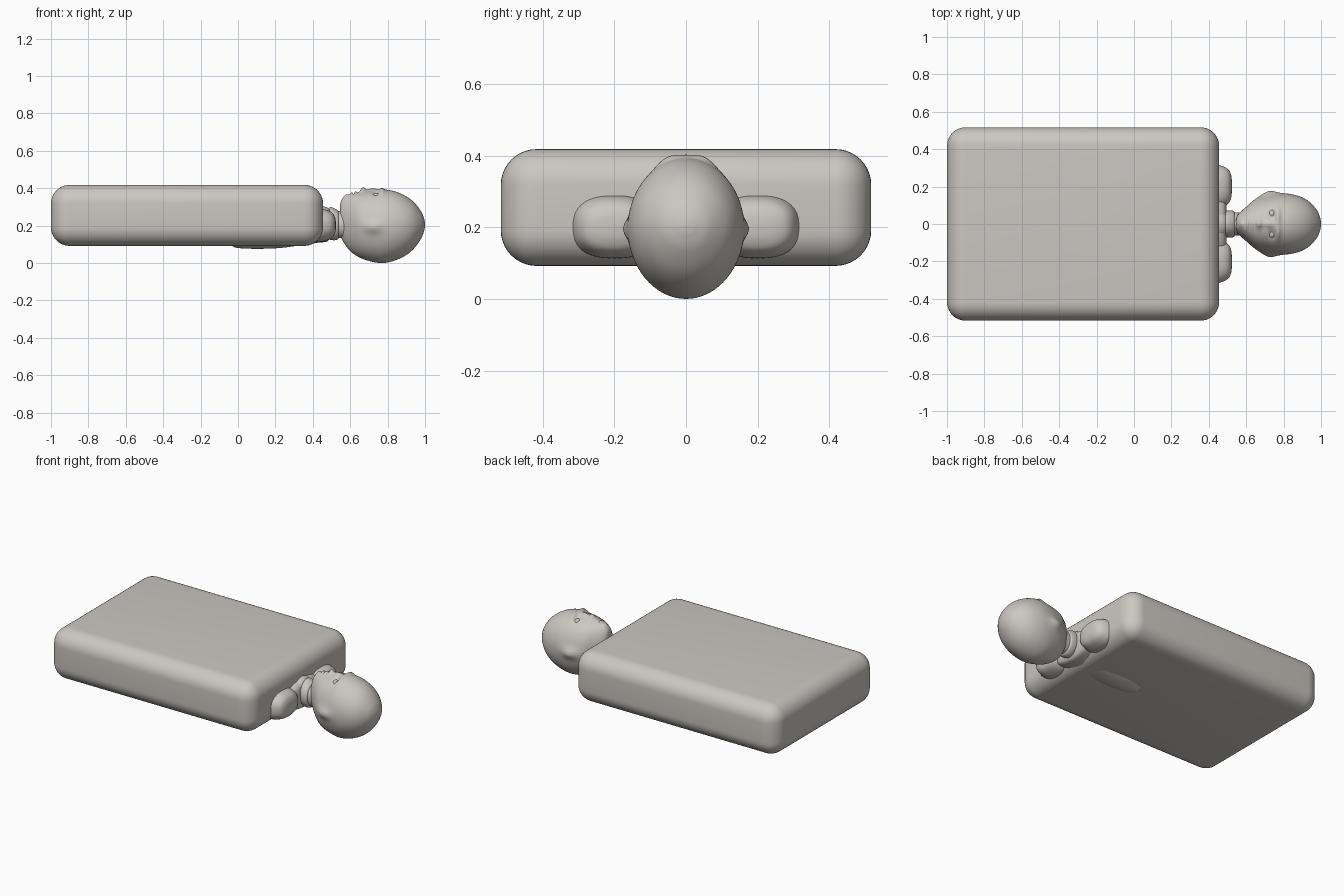
import bpy, bmesh, math
from mathutils import Vector

clay = bpy.data.materials.new("warm_grey_clay")
clay.diffuse_color = (0.60, 0.57, 0.53, 1)


def finish(bm, name):
    bmesh.ops.recalc_face_normals(bm, faces=bm.faces)
    for f in bm.faces:
        f.smooth = True
    me = bpy.data.meshes.new(name)
    bm.to_mesh(me)
    bm.free()
    me.materials.append(clay)
    ob = bpy.data.objects.new(name, me)
    bpy.context.collection.objects.link(ob)
    return ob


def ellipsoid(name, centre, radii):
    bm = bmesh.new()
    bmesh.ops.create_uvsphere(bm, u_segments=40, v_segments=24, radius=1)
    for v in bm.verts:
        v.co = Vector([c + r * p for c, r, p in zip(centre, radii, v.co)])
    return finish(bm, name)


def spline(rows, steps):
    """Catmull-Rom interpolation of the rows."""
    out = []
    for i in range(len(rows) - 1):
        a, b, c, d = (rows[max(0, min(len(rows) - 1, i + k))] for k in (-1, 0, 1, 2))
        for s in range(steps):
            t = s / steps
            out.append([0.5 * (2 * q + (r - p) * t + (2 * p - 5 * q + 4 * r - w) * t * t
                               + (3 * q - p - 3 * r + w) * t ** 3)
                        for p, q, r, w in zip(a, b, c, d)])
    return out + [list(rows[-1])]


def loft(name, rows, steps, sculpt=None, power=1.0, sides=72):
    """Rows are x, bottom z, top z, half width; rings run along x."""
    bm = bmesh.new()
    rings = []
    for x, zb, zt, hw in spline(rows, steps):
        ring = []
        for j in range(sides):
            a = 2 * math.pi * j / sides
            c, s = math.cos(a), math.sin(a)
            c = math.copysign(abs(c) ** power, c)
            s = math.copysign(abs(s) ** power, s)
            ring.append(bm.verts.new((x, hw * c, (zb + zt) / 2 + (zt - zb) / 2 * s)))
        rings.append(ring)
    for r0, r1 in zip(rings, rings[1:]):
        for j in range(sides):
            k = (j + 1) % sides
            bm.faces.new((r0[j], r0[k], r1[k], r1[j]))
    bm.faces.new(rings[0])
    bm.faces.new(rings[-1])
    if sculpt:
        for v in bm.verts:
            sculpt(v.co)
    return finish(bm, name)


# Thick rounded mattress slab
bm = bmesh.new()
bmesh.ops.create_cube(bm, size=1)
for v in bm.verts:
    v.co = Vector((-0.2725 + v.co.x * 1.455, v.co.y * 1.034, 0.255 + v.co.z * 0.326))
bmesh.ops.bevel(bm, geom=bm.edges[:], offset=0.1, segments=10, profile=0.5, affect='EDGES')
finish(bm, "blanket_slab")


# Facial relief: amount, x, |y|, spread x, spread y
FACE = [
    (0.024, 0.668, 0.0, 0.016, 0.014),    # nose tip
    (0.012, 0.715, 0.0, 0.028, 0.012),    # nose bridge
    (0.008, 0.667, 0.022, 0.009, 0.009),  # nostril wings
    (0.014, 0.770, 0.05, 0.012, 0.035),   # brows
    (0.006, 0.770, 0.0, 0.014, 0.025),    # brow centre
    (-0.014, 0.738, 0.052, 0.016, 0.024), # eye sockets
    (0.009, 0.628, 0.0, 0.007, 0.024),    # upper lip
    (0.009, 0.608, 0.0, 0.006, 0.022),    # lower lip
    (-0.007, 0.618, 0.0, 0.004, 0.026),   # mouth line
    (0.008, 0.575, 0.0, 0.011, 0.02),     # chin
]


def sculpt_face(co):
    if co.z > 0.22:
        w = min(1, (co.z - 0.22) / 0.07)
        dz = sum(k * math.exp(-((co.x - x) / sx) ** 2 - ((abs(co.y) - y) / sy) ** 2)
                 for k, x, y, sx, sy in FACE)
        co.z += w * dz
    # Ears as soft side ridges
    if abs(co.y) > 0.08:
        ear = 0.022 * math.exp(-((co.x - 0.72) / 0.05) ** 2 - ((co.z - 0.195) / 0.032) ** 2)
        co.y += math.copysign(ear, co.y)


# Head lying on its back, chin towards the slab
loft("head", [
    (0.545, 0.22, 0.24, 0.004), (0.547, 0.155, 0.315, 0.034), (0.562, 0.115, 0.349, 0.058),
    (0.60, 0.064, 0.369, 0.092), (0.65, 0.03, 0.378, 0.132), (0.71, 0.009, 0.387, 0.151),
    (0.77, 0.0, 0.393, 0.161), (0.83, 0.011, 0.386, 0.161), (0.89, 0.037, 0.362, 0.146),
    (0.94, 0.077, 0.326, 0.117), (0.98, 0.133, 0.275, 0.071), (0.996, 0.175, 0.235, 0.031),
    (1.0, 0.202, 0.208, 0.004)], 8, sculpt_face)

# Neck and the collar ring around it
loft("neck", [(0.40, 0.12, 0.31, 0.10), (0.47, 0.125, 0.30, 0.085),
              (0.51, 0.135, 0.28, 0.062), (0.60, 0.13, 0.28, 0.062)], 6)
loft("collar", [(0.488, 0.135, 0.29, 0.05), (0.492, 0.125, 0.30, 0.07),
                (0.515, 0.122, 0.293, 0.072), (0.535, 0.128, 0.28, 0.068),
                (0.539, 0.14, 0.27, 0.05)], 5)

# Upper back, mostly inside the slab
loft("back", [(-0.06, 0.15, 0.30, 0.04), (-0.03, 0.09, 0.31, 0.09), (0.06, 0.077, 0.32, 0.13),
              (0.20, 0.079, 0.32, 0.14), (0.30, 0.09, 0.31, 0.17), (0.42, 0.108, 0.30, 0.19),
              (0.48, 0.118, 0.28, 0.17), (0.495, 0.16, 0.24, 0.11)], 5)

# Shoulders and eyes, mirrored left and right
for side, label in ((-1, "right"), (1, "left")):
    loft(label + "_shoulder",
         [(0.28, 0.12, 0.28, 0.08), (0.42, 0.113, 0.288, 0.115), (0.47, 0.12, 0.285, 0.11),
          (0.505, 0.137, 0.268, 0.09), (0.52, 0.165, 0.24, 0.058), (0.524, 0.195, 0.21, 0.01)],
         5, lambda co, s=side: setattr(co, "y", co.y + s * 0.2), 0.8)
    ellipsoid(label + "_eye", (0.738, side * 0.054, 0.359), (0.017, 0.021, 0.016))
